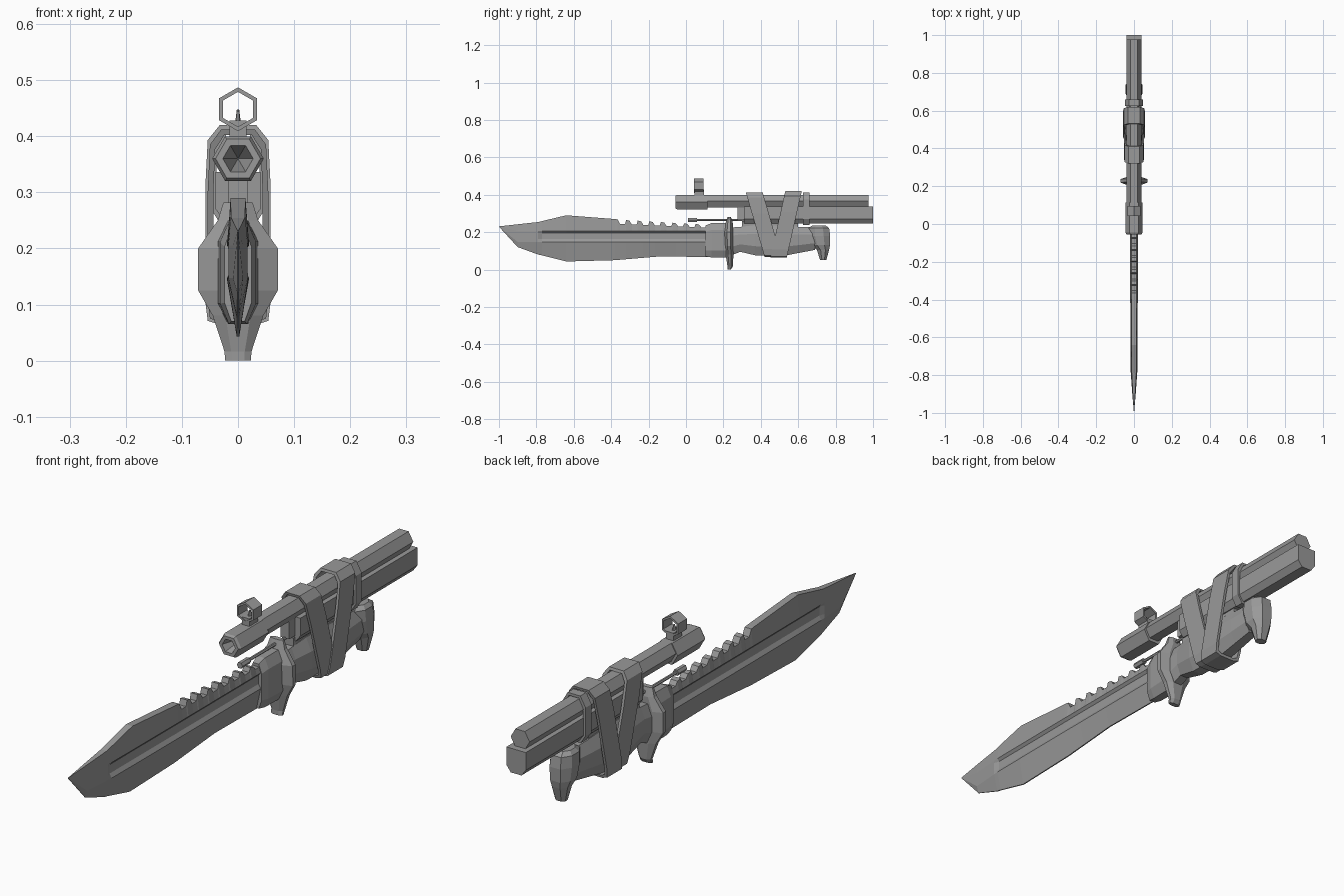
import bpy, bmesh, math

cube = bpy.data.objects.get("Cube")
if cube:
    bpy.data.objects.remove(cube, do_unlink=True)

steel = bpy.data.materials.new("steel grey")
steel.use_nodes = True
GREY = (0.32, 0.32, 0.32, 1)
steel.diffuse_color = GREY
steel.node_tree.nodes["Principled BSDF"].inputs["Base Color"].default_value = GREY


def loft(name, rings, closed=False):
    """Skin a list of equal-length point rings; cap the ends or join them in a loop."""
    bm = bmesh.new()
    rows = [[bm.verts.new(p) for p in ring] for ring in rings]
    n = len(rows[0])
    pairs = list(zip(rows, rows[1:])) + ([(rows[-1], rows[0])] if closed else [])
    for a, b in pairs:
        for i in range(n):
            j = (i + 1) % n
            bm.faces.new((a[i], a[j], b[j], b[i]))
    if not closed:
        bm.faces.new(rows[0])
        bm.faces.new(rows[-1])
    bmesh.ops.recalc_face_normals(bm, faces=bm.faces)
    mesh = bpy.data.meshes.new(name)
    bm.to_mesh(mesh)
    bm.free()
    mesh.materials.append(steel)
    obj = bpy.data.objects.new(name, mesh)
    bpy.context.collection.objects.link(obj)
    return obj


def mirrored(half):
    """Complete a half outline listed from top to bottom at positive x."""
    return half + [(-x, z) for x, z in reversed(half)]


def at_y(outline, y):
    return [(x, y, z) for x, z in outline]


def hexagon(r, zc, turn=0):
    return [(r * math.cos(a), zc + r * math.sin(a))
            for a in (math.radians(60 * k + turn) for k in range(6))]


def octagon(w, lo, hi, cut=0.3):
    c = (hi - lo) * cut
    return mirrored([(w * 0.5, hi), (w, hi - c), (w, lo + c), (w * 0.5, lo)])


def along_y(name, stations, cut=0.3):
    """Octagonal body from (y, low z, high z, half width) stations."""
    return loft(name, [at_y(octagon(w, lo, hi, cut), y) for y, lo, hi, w in stations])


def along_z(name, stations):
    """Octagonal body from (z, low y, high y, half width) stations."""
    return loft(name, [[(x, y, z) for x, y in octagon(w, lo, hi)]
                       for z, lo, hi, w in stations])


def box(name, w, y0, y1, z0, z1):
    outline = mirrored([(w, z1), (w, z0)])
    return loft(name, [at_y(outline, y0), at_y(outline, y1)])


def band(name, half, top_y, low_y, width, thick=0.01):
    """Closed strap around an outline, leaning in y from its top to its bottom."""
    outer = mirrored(half)
    hi, lo = half[0][1], half[-1][1]
    zc, w = (hi + lo) / 2, max(x for x, z in half)
    kx, kz = 1 - thick / w, 1 - 2 * thick / (hi - lo)
    inner = [(x * kx, zc + (z - zc) * kz) for x, z in outer]

    def ring(outline, side):
        return [(x, low_y + (top_y - low_y) * (z - lo) / (hi - lo) + side * width / 2, z)
                for x, z in outline]
    return loft(name, [ring(outer, -1), ring(outer, 1), ring(inner, 1), ring(inner, -1)], True)


# Blade: wedge section with a fuller, sections run from tip to guard
def blade_ring(y, top, low, t, groove):
    half = [(t * 0.7, top), (t, min(top, 0.205)), (t - groove, 0.195),
            (t - groove, 0.162), (t, 0.147), (t * 0.12, low)]
    return at_y(mirrored(half), y)


def edge_z(y):
    pts = [(-0.38, 0.05), (-0.14, 0.07), (0.13, 0.067)]
    for (a, za), (b, zb) in zip(pts, pts[1:]):
        if y <= b:
            return za + (zb - za) * (y - a) / (b - a)
    return pts[-1][1]


tip = at_y(mirrored([(0.0005, 0.231 - 0.0004 * k) for k in range(6)]), -1)
blade = [tip] + [blade_ring(*s) for s in [
    (-0.9, 0.242, 0.12, 0.009, 0), (-0.79, 0.254, 0.08, 0.017, 0),
    (-0.77, 0.259, 0.076, 0.018, 0.008), (-0.64, 0.29, 0.043, 0.019, 0.009),
    (-0.38, 0.27, 0.05, 0.02, 0.009), (-0.365, 0.268, 0.051, 0.02, 0.009)]]

# Saw teeth on the spine
for k in range(8):
    start = -0.352 + 0.062 * k
    base = 0.243 - 0.0025 * k
    for dy, rise in ((0, 0), (0.026, 0), (0.032, 0.022 - 0.001 * k), (0.05, 0.018 - 0.001 * k)):
        y = start + dy
        if y < 0.1:
            blade.append(blade_ring(y, base + rise, edge_z(y), 0.02, 0.009))
blade.append(blade_ring(0.13, 0.226, 0.067, 0.02, 0.009))
loft("blade", blade)

# Collar, guard, grip and hooked pommel
along_y("blade_collar", [(0.105, 0.07, 0.236, 0.024), (0.135, 0.065, 0.248, 0.032),
                         (0.225, 0.065, 0.25, 0.036)], 0.2)
along_z("guard", [(0, 0.222, 0.24, 0.023), (0.016, 0.222, 0.25, 0.024),
                  (0.08, 0.212, 0.254, 0.045), (0.125, 0.21, 0.25, 0.071),
                  (0.2, 0.206, 0.25, 0.071), (0.25, 0.212, 0.25, 0.036),
                  (0.282, 0.222, 0.24, 0.026)])
along_y("grip", [(0.24, 0.075, 0.225, 0.034), (0.29, 0.095, 0.228, 0.034),
                 (0.37, 0.076, 0.238, 0.043), (0.52, 0.073, 0.235, 0.044),
                 (0.61, 0.09, 0.228, 0.04), (0.69, 0.105, 0.225, 0.036)])
along_z("pommel", [(0.236, 0.675, 0.745, 0.03), (0.222, 0.655, 0.765, 0.042),
                   (0.18, 0.655, 0.771, 0.045), (0.13, 0.672, 0.77, 0.042),
                   (0.105, 0.7, 0.765, 0.034), (0.05, 0.717, 0.75, 0.021)])

# Barrel with a hollow muzzle
loft("barrel", [at_y(hexagon(0.039, 0.366), y) for y in (0.1, 0.976)])
loft("muzzle", [at_y(hexagon(r, 0.36), y) for r, y in
                ((0.046, 0.115), (0.046, -0.045), (0.04, -0.055),
                 (0.027, -0.055), (0.001, 0.03))])

# Fore-end under the barrel, with its chamfered belly
fore = mirrored([(0.04, 0.336), (0.04, 0.27), (0.022, 0.246)])
loft("fore_end", [at_y(fore, 0.31), at_y(fore, 1.0)])
box("fore_end_tip", 0.018, 0.275, 0.33, 0.265, 0.34)
box("grip_spacer", 0.018, 0.3, 0.6, 0.22, 0.26)

# Cleaning rod
loft("rod", [at_y(hexagon(0.006, 0.264), y) for y in (0.04, 0.34)])
loft("rod_head", [at_y(hexagon(0.012, 0.264), y) for y in (0.01, 0.06)])

# Front sight: block, post and ring
box("sight_block", 0.015, 0.045, 0.095, 0.39, 0.428)
along_z("sight_post", [(0.425, 0.06, 0.08, 0.005), (0.448, 0.067, 0.073, 0.002)])
loft("sight_ring", [at_y(hexagon(r, 0.448, 30), y) for r, y in
                    ((0.039, 0.042), (0.039, 0.094), (0.031, 0.094), (0.031, 0.042))], True)

# Straps crossing into a V, and the barrel clamp
wrap = [(0.03, 0.412), (0.05, 0.385), (0.054, 0.3), (0.054, 0.11), (0.05, 0.075), (0.03, 0.068)]
band("front_strap", wrap, 0.365, 0.465, 0.09)
band("rear_strap", [(x * 1.08, z + 0.008 * (1 if z > 0.2 else -0.5)) for x, z in wrap],
     0.575, 0.495, 0.088)
band("barrel_clamp", [(0.026, 0.413), (0.048, 0.375), (0.048, 0.27), (0.028, 0.238)],
     0.642, 0.642, 0.035)
